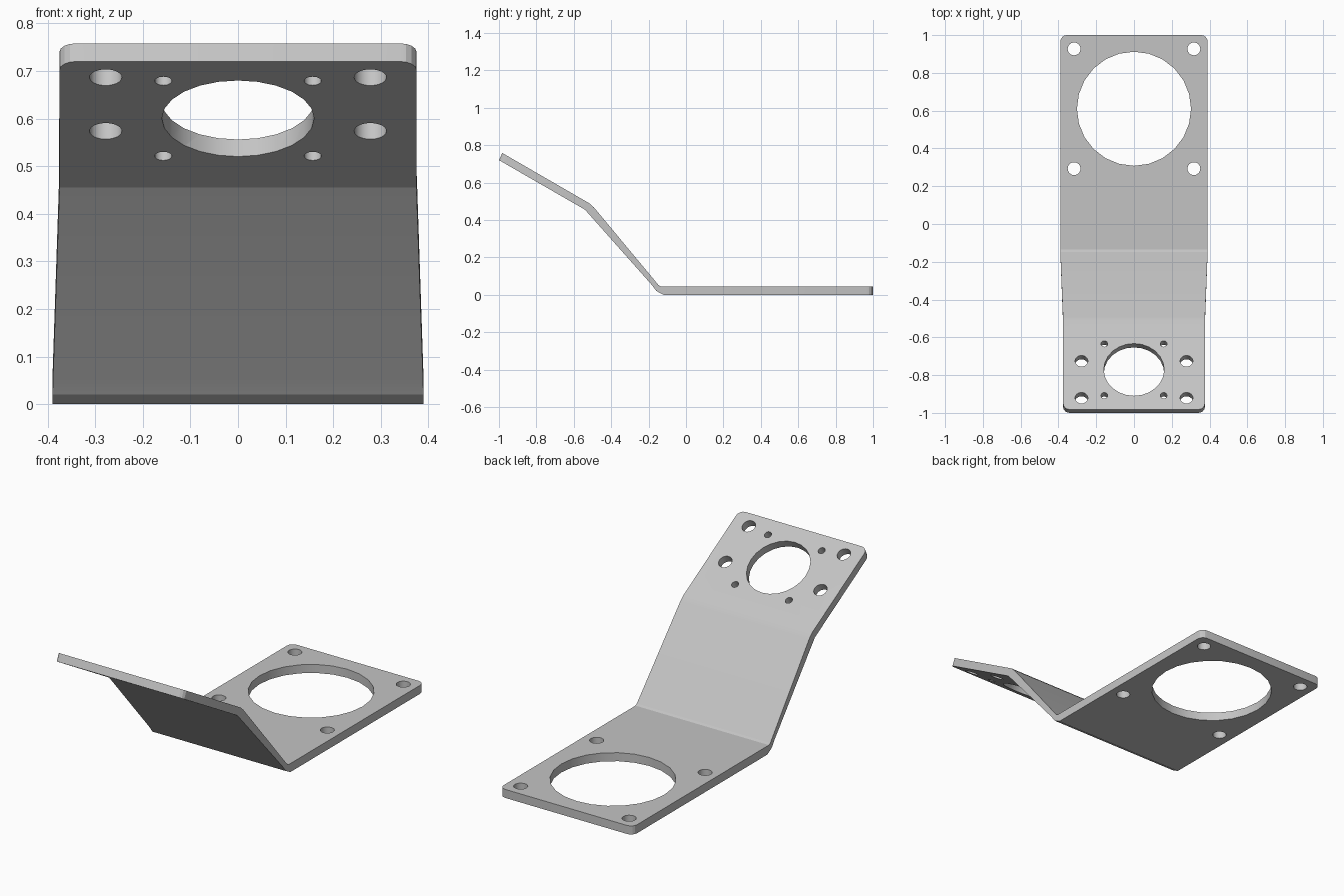
import bpy
import bmesh
from math import radians, sin, cos
from mathutils import Matrix, Vector

cube = bpy.data.objects.get("Cube")
if cube:
    bpy.data.objects.remove(cube, do_unlink=True)

metal = bpy.data.materials.new("light grey metal")
metal.use_nodes = True
grey = (0.55, 0.55, 0.55, 1)
metal.diffuse_color = grey
metal.node_tree.nodes["Principled BSDF"].inputs["Base Color"].default_value = grey


def make_object(name, bm):
    bmesh.ops.recalc_face_normals(bm, faces=bm.faces[:])
    mesh = bpy.data.meshes.new(name)
    bm.to_mesh(mesh)
    bm.free()
    mesh.materials.append(metal)
    obj = bpy.data.objects.new(name, mesh)
    bpy.context.collection.objects.link(obj)
    return obj


def half_width(y):
    """Sheet narrows along the sloping middle."""
    t = min(max((-0.15 - y) / 0.37, 0), 1)
    return 0.39 - 0.015 * t


# Bent sheet: side profile (y, z) extruded across x
profile = [(1, 0), (1, 0.045), (-0.135, 0.045), (-0.147, 0.052),
           (-0.492, 0.467), (-0.515, 0.488), (-0.982, 0.758),
           (-1, 0.72), (-0.54, 0.455), (-0.183, 0.053),
           (-0.158, 0.02), (-0.12, 0)]
bm = bmesh.new()
sides = [[bm.verts.new((s * half_width(y), y, z)) for y, z in profile] for s in (-1, 1)]
for side in sides:
    bm.faces.new(side)
n = len(profile)
for i in range(n):
    j = (i + 1) % n
    bm.faces.new((sides[0][i], sides[0][j], sides[1][j], sides[1][i]))

# Rounded corners at both ends
corners = [bm.edges.get((side[a], side[a + 1])) for side in sides for a in (0, 6)]
bmesh.ops.bevel(bm, geom=corners, offset=0.035, segments=4, profile=0.5, affect='EDGES')
bracket = make_object("bent_bracket", bm)

# Drill for all holes, in the plane of each plate
drill = bmesh.new()


def hole(plane, x, v, radius):
    bmesh.ops.create_cone(drill, cap_ends=True, segments=24, radius1=radius, radius2=radius,
                          depth=0.16, matrix=plane @ Matrix.Translation((x, v, 0)))


base = Matrix.Translation((0, 0.61, 0.022))
hole(base, 0, 0, 0.302)
upper = Matrix.Translation((0, -0.781, 0.619)) @ Matrix.Rotation(radians(-30), 4, 'X')
hole(upper, 0, 0, 0.16)
for s in (-1, 1):
    for v in (-0.317, 0.317):
        hole(base, s * 0.317, v, 0.034)
    for v in (-0.158, 0.158):
        hole(upper, s * 0.157, v, 0.018)
    for v in (-0.173, 0.053):
        hole(upper, s * 0.278, v, 0.034)
cutter = make_object("hole_cutter", drill)
cutter.hide_render = True

cut = bracket.modifiers.new("holes", 'BOOLEAN')
cut.operation = 'DIFFERENCE'
cut.solver = 'EXACT'
cut.object = cutter

bpy.ops.object.select_all(action='DESELECT')
bracket.select_set(True)
bpy.context.view_layer.objects.active = bracket
bpy.ops.object.modifier_apply(modifier=cut.name)
bpy.data.objects.remove(cutter, do_unlink=True)
bpy.ops.object.shade_smooth_by_angle(angle=radians(18))
